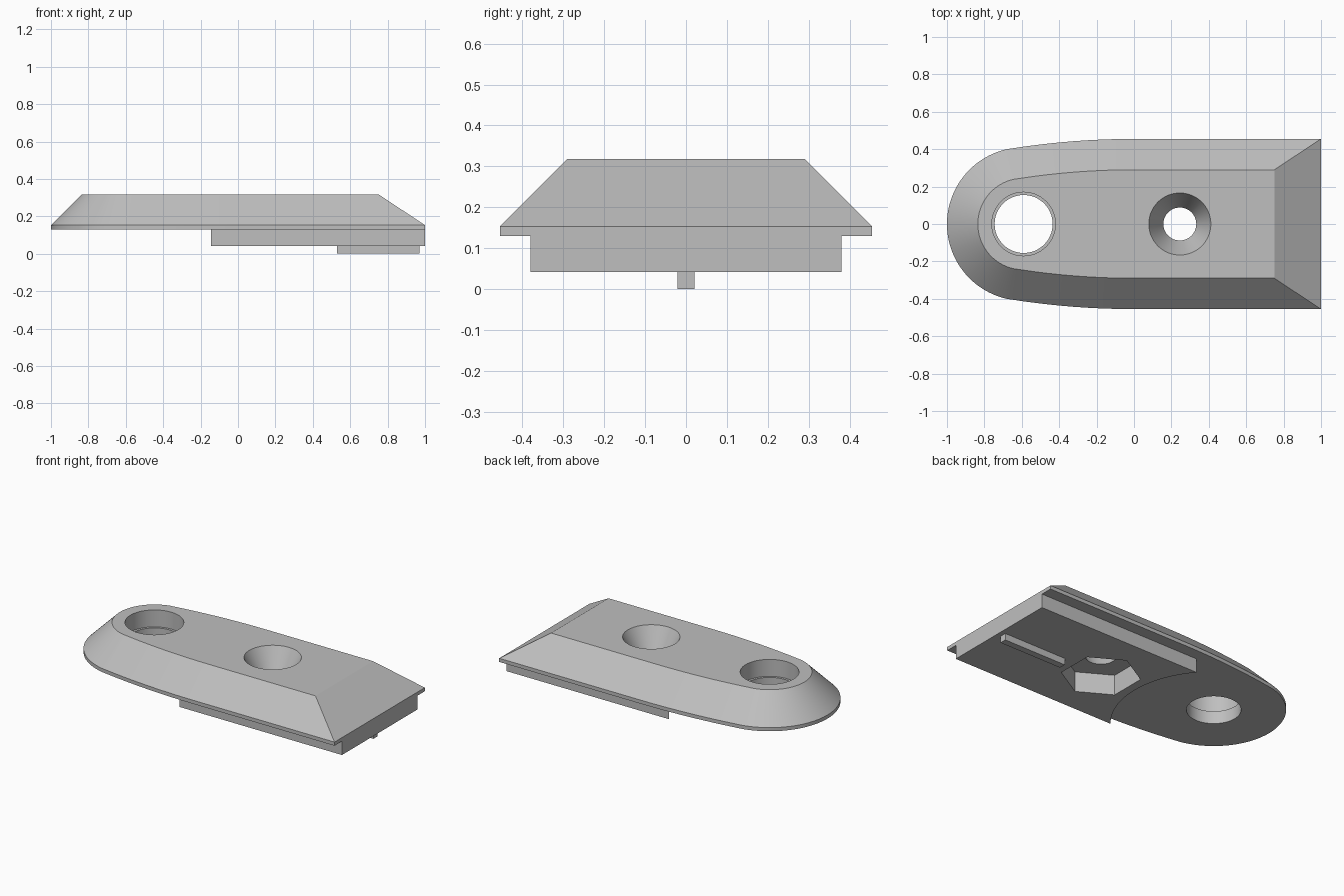
import bpy
import bmesh
from math import sin, cos, asin, pi, radians

cube = bpy.data.objects.get("Cube")
if cube:
    bpy.data.objects.remove(cube)

grey = bpy.data.materials.new("light_grey")
grey.use_nodes = True
grey.diffuse_color = (0.52, 0.52, 0.52, 1)
grey.node_tree.nodes["Principled BSDF"].inputs["Base Color"].default_value = grey.diffuse_color

NOSE_X, NOSE_R = -0.59, 0.41       # centre and radius of the round end
BOLT_X = 0.245                     # centre of the countersunk hole
HALF_W = 0.455


def loft(name, rings):
    """Solid through matching rings of points, capped at both ends."""
    bm = bmesh.new()
    loops = [[bm.verts.new(p) for p in ring] for ring in rings]
    n = len(loops[0])
    for a, b in zip(loops, loops[1:]):
        for i in range(n):
            j = (i + 1) % n
            bm.faces.new((a[i], a[j], b[j], b[i]))
    bm.faces.new(loops[0][::-1])
    bm.faces.new(loops[-1])
    bmesh.ops.recalc_face_normals(bm, faces=bm.faces)
    mesh = bpy.data.meshes.new(name)
    bm.to_mesh(mesh)
    bm.free()
    mesh.materials.append(grey)
    obj = bpy.data.objects.new(name, mesh)
    bpy.context.collection.objects.link(obj)
    return obj


def at_height(points, z):
    return [(x, y, z) for x, y in points]


def circle(x, r, sides=64, turn=0.0):
    return [(x + r * cos(turn + 2 * pi * i / sides), r * sin(turn + 2 * pi * i / sides))
            for i in range(sides)]


def combine(obj, other, operation):
    """Apply a boolean and discard the helper."""
    other.hide_render = True
    mod = obj.modifiers.new(operation.lower(), 'BOOLEAN')
    mod.operation, mod.solver, mod.object = operation, 'EXACT', other
    bpy.context.view_layer.objects.active = obj
    bpy.ops.object.modifier_apply(modifier=mod.name)
    bpy.data.objects.remove(other)


def outline(inset, end_x):
    """Round nose, gently bowed sides and straight rear, offset inwards."""
    big_r = 4.22
    lean = asin(0.65 / big_r)
    side = [(end_x, HALF_W - inset)]
    for i in range(9):
        a = lean * i / 8
        side.append((-(big_r - inset) * sin(a), HALF_W - big_r + (big_r - inset) * cos(a)))
    steps = 28
    for i in range(1, steps):
        a = pi / 2 + lean + (pi / 2 - lean) * i / steps
        side.append((NOSE_X + (NOSE_R - inset) * cos(a), (NOSE_R - inset) * sin(a)))
    tip = [(NOSE_X - NOSE_R + inset, 0)]
    return side + tip + [(x, -y) for x, y in reversed(side)]


# Chamfered body with a thin straight rim
base, top = outline(0, 1.0), outline(0.165, 0.75)
body = loft("mounting_plate", [at_height(base, 0.13), at_height(base, 0.153),
                               at_height(top, 0.318)])

# Lower pad with a concave end around the nose hole
arc_r, pad_w = 0.585, 0.38
swing = asin(pad_w / arc_r)
pad_shape = [(1.0, -pad_w), (1.0, pad_w)]
for i in range(33):
    a = swing * (1 - i / 16)
    pad_shape.append((NOSE_X + arc_r * cos(a), arc_r * sin(a)))
pad = loft("lower_pad", [at_height(pad_shape, 0.042), at_height(pad_shape, 0.13)])
combine(body, pad, 'UNION')

# Stepped nose hole, countersunk bolt hole and hexagonal nut pocket
cutters = [
    ("nose_bore", [(circle(NOSE_X, 0.155), 0.0), (circle(NOSE_X, 0.155), 0.4)]),
    ("nose_counterbore", [(circle(NOSE_X, 0.17), 0.21), (circle(NOSE_X, 0.17), 0.4)]),
    ("bolt_countersink", [(circle(BOLT_X, 0.088), 0.1), (circle(BOLT_X, 0.088), 0.17),
                          (circle(BOLT_X, 0.166), 0.318), (circle(BOLT_X, 0.166), 0.4)]),
    ("nut_pocket", [(circle(BOLT_X, 0.228, 6, pi / 2), -0.1),
                    (circle(BOLT_X, 0.228, 6, pi / 2), 0.17)]),
]
for name, levels in cutters:
    combine(body, loft(name, [at_height(p, z) for p, z in levels]), 'DIFFERENCE')

# Narrow locating rib under the pad
rib_shape = [(0.53, -0.021), (0.97, -0.021), (0.97, 0.021), (0.53, 0.021)]
loft("locating_rib", [at_height(rib_shape, 0.0), at_height(rib_shape, 0.042)])

# Smooth the curved walls, keep the edges crisp
bpy.ops.object.select_all(action='DESELECT')
body.select_set(True)
bpy.context.view_layer.objects.active = body
bpy.ops.object.shade_smooth_by_angle(angle=radians(25))
